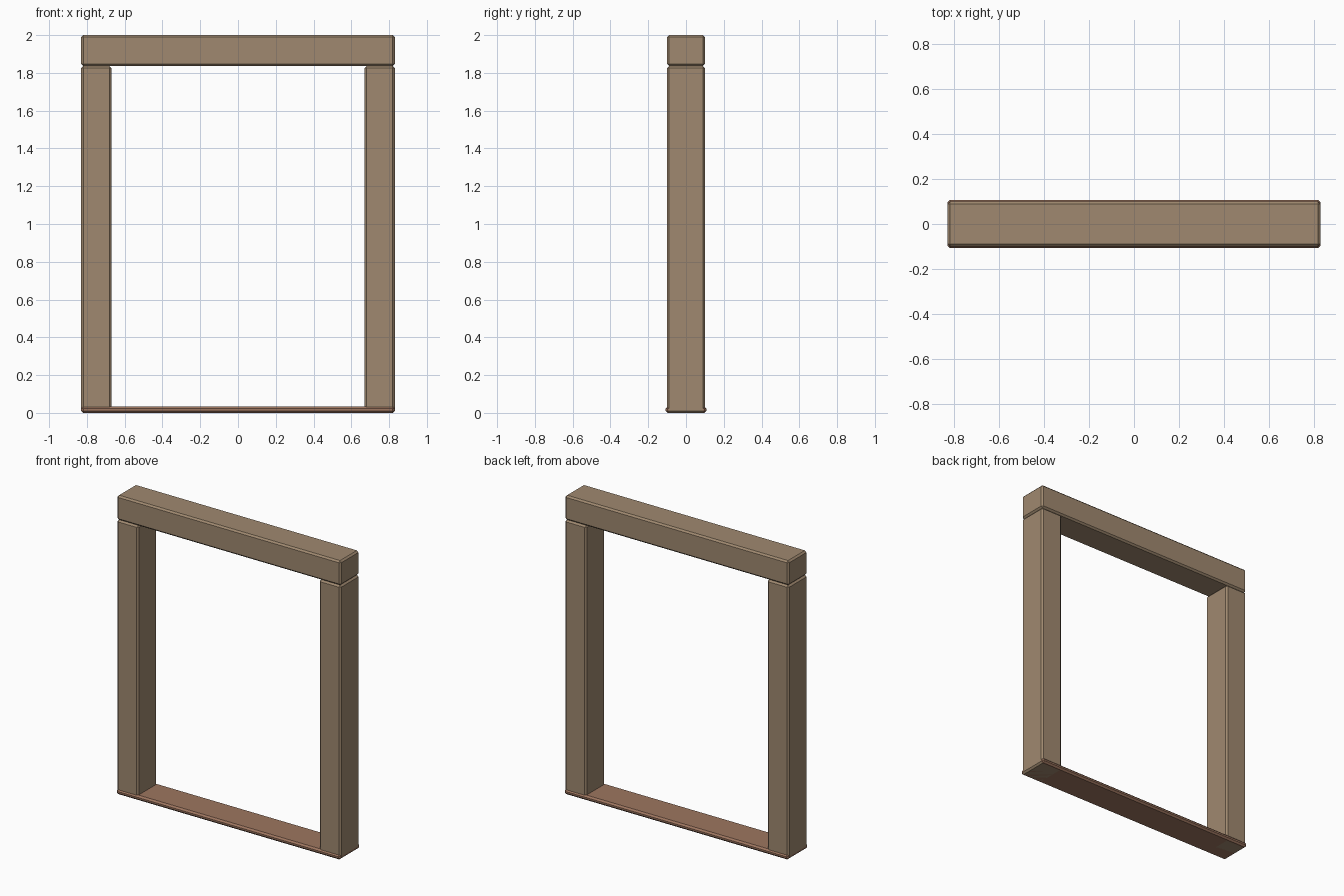
import bpy

if "Cube" in bpy.data.objects:
    bpy.data.objects.remove(bpy.data.objects["Cube"])


def material(name, color):
    m = bpy.data.materials.new(name)
    m.diffuse_color = (*color, 1)
    m.use_nodes = True
    m.node_tree.nodes["Principled BSDF"].inputs["Base Color"].default_value = m.diffuse_color
    return m


def beam(name, lo, hi, mat, bevel=0.011):
    """Chamfered box spanning the corners lo..hi."""
    centre = [(a + b) / 2 for a, b in zip(lo, hi)]
    bpy.ops.mesh.primitive_cube_add(size=1, location=centre)
    ob = bpy.context.object
    ob.name = name
    ob.scale = [b - a for a, b in zip(lo, hi)]
    bpy.ops.object.transform_apply(location=False, rotation=False, scale=True)
    mod = ob.modifiers.new("chamfer", 'BEVEL')
    mod.width = bevel
    mod.segments = 1
    ob.data.materials.append(mat)
    return ob


wood = material("wood", (0.35, 0.25, 0.16))
sill_wood = material("sill_wood", (0.34, 0.18, 0.115))

W, D, JOINT = 0.83, 0.10, 1.836

# Side posts
beam("left_post", (-W, -D, 0), (-W + 0.16, D, JOINT), wood)
beam("right_post", (W - 0.16, -D, 0), (W, D, JOINT), wood)

# Lintel across the top
beam("lintel", (-W, -D, JOINT), (W, D, 2.0), wood)

# Threshold, slightly deeper than the posts
beam("threshold", (-W, -0.108, 0), (W, 0.108, 0.033), sill_wood)
